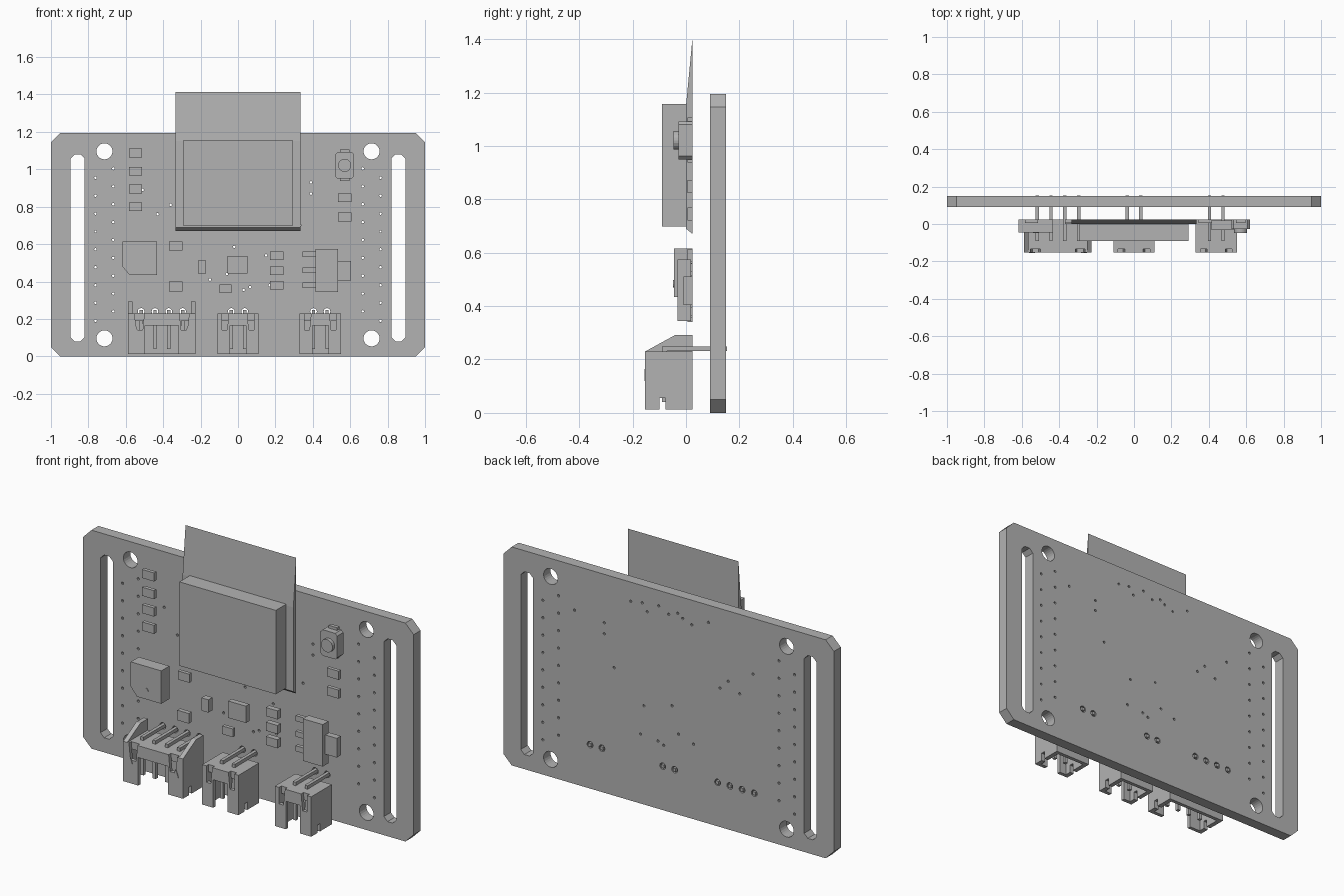
import bpy, bmesh, math
from mathutils import Matrix

cube = bpy.data.objects.get("Cube")
if cube:
    bpy.data.objects.remove(cube)

grey = bpy.data.materials.new("plain grey")
grey.use_nodes = True
grey.diffuse_color = (0.45, 0.45, 0.45, 1)
grey.node_tree.nodes["Principled BSDF"].inputs["Base Color"].default_value = grey.diffuse_color

BACK = 0.025      # rear plane shared by the mounted parts


def prism(bm, pts, axis, a, b):
    """Extrude a profile: (x, z) points along y, or (y, z) points along x."""
    def place(p, d):
        return (p[0], d, p[1]) if axis == "y" else (d, p[0], p[1])
    lo = [bm.verts.new(place(p, a)) for p in pts]
    hi = [bm.verts.new(place(p, b)) for p in pts]
    bm.faces.new(lo)
    bm.faces.new(hi[::-1])
    for i in range(len(pts)):
        j = (i + 1) % len(pts)
        bm.faces.new((lo[j], lo[i], hi[i], hi[j]))


def box(bm, x0, x1, y0, y1, z0, z1):
    prism(bm, [(x0, z0), (x1, z0), (x1, z1), (x0, z1)], "y", y0, y1)


def circle(x, z, r, n):
    return [(x + r * math.cos(math.tau * i / n), z + r * math.sin(math.tau * i / n))
            for i in range(n)]


def chamfered(x0, x1, z0, z1, c):
    return [(x0 + c, z0), (x1 - c, z0), (x1, z0 + c), (x1, z1 - c),
            (x1 - c, z1), (x0 + c, z1), (x0, z1 - c), (x0, z0 + c)]


def finish(name, bm, x=0):
    bmesh.ops.recalc_face_normals(bm, faces=bm.faces)
    mesh = bpy.data.meshes.new(name)
    bm.to_mesh(mesh)
    bm.free()
    mesh.materials.append(grey)
    obj = bpy.data.objects.new(name, mesh)
    obj.location.x = x
    bpy.context.collection.objects.link(obj)
    return obj


# Connector layout: name, centre x, half width, slot half width, notch x, pin offsets, eared
PIN_Z = 0.24
connectors = [
    ("left_connector", 0.44, 0.11, 0.043, 0.075, (-0.036, 0.036), False),
    ("middle_connector", 0, 0.11, 0.043, 0.075, (-0.036, 0.036), False),
    ("right_connector", -0.407, 0.181, 0.09, 0.12, (-0.111, -0.037, 0.037, 0.111), True),
]

# Circuit board: filled outline with slots, mounting holes, pin holes and vias
outlines = [chamfered(-1, 1, 0, 1.195, 0.05)]
for s in (-1, 1):
    x0, x1 = sorted((s * 0.82, s * 0.895))
    outlines.append(chamfered(x0, x1, 0.08, 1.08, 0.022))
    outlines += [circle(s * 0.714, z, 0.043, 24) for z in (0.096, 1.096)]
    for i in range(9):
        outlines.append(circle(s * 0.762, 0.19 + i * 0.0955, 0.007, 8))
        outlines.append(circle(s * 0.667, 0.24 + i * 0.0955, 0.007, 8))
for _, cx, _, _, _, pins, _ in connectors:
    outlines += [circle(cx + p, PIN_Z, 0.018, 12) for p in pins]
vias = [(.57, .95), (.39, .93), (.39, .87), (.33, .7), (.23, 1.09), (.16, 1.1),
        (.13, 1.06), (.06, 1.11), (0, 1.08), (-.055, 1.1), (-.085, 1.08), (-.14, 1.06),
        (-.24, 1.1), (-.51, .89), (-.43, .76), (-.36, .81), (-.31, .76), (.15, .54),
        (-.02, .585), (-.06, .44), (.17, .38), (.065, .37), (.03, .355), (-.15, .41)]
outlines += [circle(x, z, 0.007, 8) for x, z in vias]

curve = bpy.data.curves.new("board_outline", "CURVE")
curve.dimensions = "2D"
curve.fill_mode = "BOTH"
curve.extrude = 0.03
for pts in outlines:
    spline = curve.splines.new("POLY")
    spline.points.add(len(pts) - 1)
    for point, (x, z) in zip(spline.points, pts):
        point.co = (x, z, 0, 1)
    spline.use_cyclic_u = True
helper = bpy.data.objects.new("board_outline", curve)
bpy.context.collection.objects.link(helper)
bpy.context.view_layer.update()
board_mesh = bpy.data.meshes.new_from_object(
    helper.evaluated_get(bpy.context.evaluated_depsgraph_get()))
bpy.data.objects.remove(helper)
board_mesh.transform(Matrix.Translation((0, 0.12, 0)) @ Matrix.Rotation(math.pi / 2, 4, "X"))
board_mesh.materials.clear()
board_mesh.materials.append(grey)
for poly in board_mesh.polygons:
    poly.use_smooth = False
board = bpy.data.objects.new("circuit_board", board_mesh)
bpy.context.collection.objects.link(board)

# Radio module: tapered carrier sheet and its shield can
bm = bmesh.new()
prism(bm, [(BACK, 0.67), (0, 0.69), (0, 1.15), (BACK, 1.412)], "x", -0.335, 0.335)
finish("module_carrier", bm)
bm = bmesh.new()
box(bm, -0.292, 0.292, -0.09, 0.0, 0.698, 1.157)
finish("module_shield", bm)

# Connectors: downward-opening shells with a slotted front and bent pins
FRONT, WALL, Z0, TOP = -0.153, 0.02, 0.012, 0.23
for name, cx, hw, slot, notch, pins, eared in connectors:
    bm = bmesh.new()
    half = [(slot, 0.165), (slot, Z0), (hw, Z0), (hw, TOP), (notch + 0.026, TOP),
            (notch + 0.017, TOP - 0.09), (notch - 0.017, TOP - 0.09), (notch - 0.026, TOP)]
    prism(bm, half + [(-x, z) for x, z in reversed(half)], "y", FRONT, FRONT + WALL)
    box(bm, -hw, hw, BACK - WALL, BACK, Z0, TOP)
    box(bm, -hw, hw, FRONT + WALL, BACK - WALL, TOP - 0.04, TOP)
    crest = [(-0.04, 0.292), (BACK, 0.292)] if eared else [(BACK, TOP)]
    side = [(FRONT, Z0), (-0.1, Z0), (-0.1, 0.055), (-0.077, 0.055), (-0.077, Z0),
            (BACK, Z0)] + crest[::-1] + [(FRONT, TOP)]
    for s in (-1, 1):
        prism(bm, side, "x", s * hw, s * (hw - 0.025))
        if eared:   # raised triangle marks beside the slot
            tx = s * (hw - 0.042)
            prism(bm, [(tx - 0.016, 0.12), (tx + 0.016, 0.12), (tx, 0.165)],
                  "y", FRONT - 0.003, FRONT)
    finish(name + "_housing", bm, cx)
    bm = bmesh.new()
    for p in pins:
        box(bm, p - 0.009, p + 0.009, -0.09, 0.153, PIN_Z - 0.009, PIN_Z + 0.009)
        box(bm, p - 0.009, p + 0.009, -0.09, -0.072, 0.04, PIN_Z - 0.009)
    finish(name + "_pins", bm, cx)

# Buzzer: block with one cut corner and a sound hole
bm = bmesh.new()
prism(bm, [(-0.58, 0.435), (-0.433, 0.435), (-0.433, 0.615), (-0.618, 0.615),
           (-0.618, 0.48)], "y", -0.045, BACK)
finish("buzzer", bm)
bm = bmesh.new()
prism(bm, circle(-0.525, 0.483, 0.014, 12), "y", -0.048, -0.045)
finish("buzzer_port", bm)

# Voltage regulator with three leads and a wide tab
bm = bmesh.new()
box(bm, 0.415, 0.535, -0.032, 0.018, 0.345, 0.575)
for z in (0.38, 0.46, 0.545):
    box(bm, 0.345, 0.415, 0.005, BACK, z - 0.015, z + 0.015)
box(bm, 0.535, 0.605, -0.01, BACK, 0.405, 0.51)
finish("regulator", bm)

# Push button
bm = bmesh.new()
prism(bm, chamfered(0.52, 0.62, 0.95, 1.092, 0.012), "y", -0.028, BACK)
box(bm, 0.545, 0.597, 0.005, BACK, 0.937, 1.107)
finish("button_body", bm)
bm = bmesh.new()
prism(bm, circle(0.57, 1.021, 0.035, 20), "y", -0.047, -0.028)
finish("button_cap", bm)

# Small surface parts: name, x, z, width, height, front y
parts = [("right_chip", -0.548, z, 0.072, 0.047, 0.005) for z in (1.087, 0.99, 0.895, 0.8)]
parts += [("left_chip", 0.57, z, 0.072, 0.047, 0.005) for z in (0.848, 0.745)]
parts += [("centre_chip", 0.207, z, 0.07, 0.047, -0.005) for z in (0.538, 0.458, 0.38)]
parts += [("upper_chip", -0.333, 0.59, 0.07, 0.047, 0.005),
          ("lower_chip", -0.333, 0.373, 0.07, 0.055, 0.0),
          ("tall_chip", -0.193, 0.478, 0.042, 0.07, -0.01),
          ("flat_chip", -0.067, 0.362, 0.064, 0.045, 0.005),
          ("sensor_chip", -0.003, 0.49, 0.108, 0.092, -0.005)]
for i, (name, x, z, w, h, y) in enumerate(parts):
    bm = bmesh.new()
    box(bm, x - w / 2, x + w / 2, y, BACK, z - h / 2, z + h / 2)
    finish(f"{name}_{i + 1}", bm)
